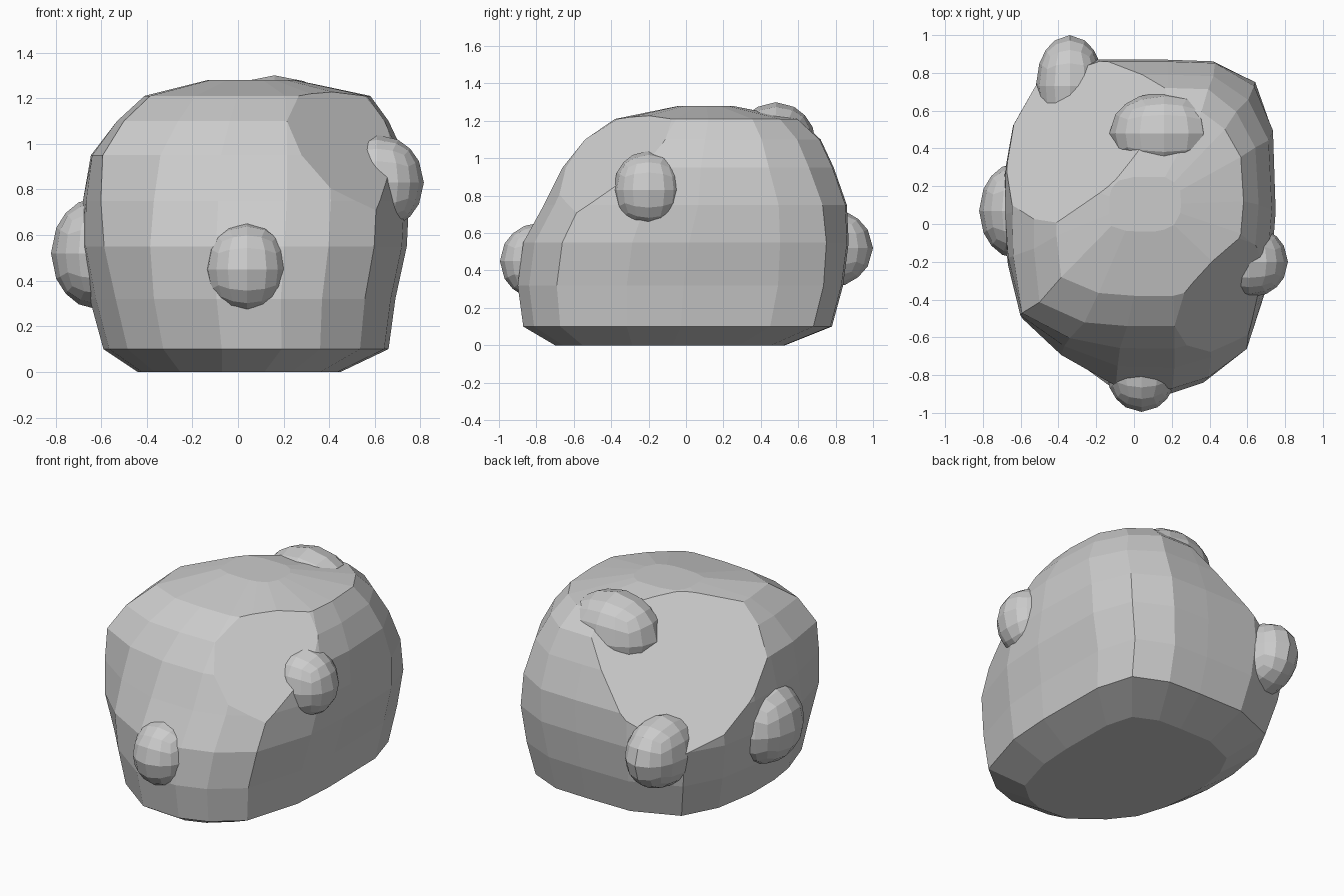
import bpy, bmesh
from mathutils import Vector

if "Cube" in bpy.data.objects:
    bpy.data.objects.remove(bpy.data.objects["Cube"])


def make_object(name, bm):
    bmesh.ops.recalc_face_normals(bm, faces=bm.faces)
    mesh = bpy.data.meshes.new(name)
    bm.to_mesh(mesh)
    bm.free()
    ob = bpy.data.objects.new(name, mesh)
    bpy.context.collection.objects.link(ob)
    return ob


# Plan outlines of the boulder low down and near the top, normalised to -1..1
low = [(1, .02), (.99, .6), (.88, .88), (.55, .99), (.2, 1), (-.3, 1),
       (-.75, .86), (-.93, .6), (-1, .28), (-1, .0), (-.96, -.22),
       (-.83, -.52), (-.58, -.75), (-.17, -.98), (.25, -1), (.52, -.93),
       (.8, -.76), (.97, -.33)]
high = low[:]
high[1:3] = [(.97, .5), (.80, .80)]
high[10:14] = [(-1, -.35), (-.95, -.8), (-.55, -.97), (-.17, -1)]

# Stacked layers: height, x range, y range
layers = [(0.00, -.44, .45, -.70, .53),
          (0.10, -.59, .66, -.87, .78),
          (0.32, -.65, .69, -.90, .84),
          (0.55, -.69, .74, -.87, .87),
          (0.75, -.68, .75, -.76, .86),
          (0.95, -.645, .73, -.66, .79),
          (1.10, -.53, .66, -.54, .72),
          (1.21, -.41, .58, -.38, .60),
          (1.28, -.13, .25, -.04, .25)]

# Boulder body
bm = bmesh.new()
rings = []
for z, x0, x1, y0, y1 in layers:
    t = min(1, max(0, (z - .4) / .7))
    ring = []
    for a, b in zip(low, high):
        u, v = Vector(a).lerp(Vector(b), t)
        ring.append(bm.verts.new(((x0 + x1) / 2 + u * (x1 - x0) / 2,
                                  (y0 + y1) / 2 + v * (y1 - y0) / 2, z)))
    rings.append(ring)
n = len(low)
for a, b in zip(rings, rings[1:]):
    for i in range(n):
        j = (i + 1) % n
        bm.faces.new((a[i], a[j], b[j], b[i]))
bm.faces.new(rings[0][::-1])
bm.faces.new(rings[-1])

# Sloping shoulders sliced off the back left and front right
for point, normal in [((-.53, .53, .70), (-.389, .389, .49)),
                      ((.60, -.60, .70), (.332, -.332, .37))]:
    bmesh.ops.bisect_plane(bm, geom=bm.verts[:] + bm.edges[:] + bm.faces[:],
                           plane_co=point, plane_no=Vector(normal).normalized(),
                           clear_outer=True)
    bmesh.ops.holes_fill(bm, edges=[e for e in bm.edges if e.is_boundary], sides=0)
rock = make_object("boulder", bm)

# Knobs on the front, left, right, top and back: centre and radii
knobs = [((.04, -.76, .45), (.19, .235, .21)),
         ((-.60, .07, .52), (.22, .26, .25)),
         ((.61, -.20, .83), (.205, .19, .21)),
         ((.16, .48, 1.06), (.29, .22, .24)),
         ((-.34, .73, .52), (.18, .27, .22))]
helpers = []
for centre, radii in knobs:
    # Rounded cube with four-sided facets
    bm = bmesh.new()
    bmesh.ops.create_cube(bm, size=2)
    bmesh.ops.subdivide_edges(bm, edges=bm.edges[:], cuts=3, use_grid_fill=True)
    for v in bm.verts:
        v.co = Vector(c * r for c, r in zip(v.co.normalized(), radii)) + Vector(centre)
    knob = make_object("knob", bm)
    knob.hide_render = True
    mod = rock.modifiers.new("union", 'BOOLEAN')
    mod.operation, mod.solver, mod.object = 'UNION', 'EXACT', knob
    helpers.append(knob)

# Fuse the knobs into the body and drop the helpers
bpy.context.view_layer.update()
deps = bpy.context.evaluated_depsgraph_get()
fused = bpy.data.meshes.new_from_object(rock.evaluated_get(deps))
rock.modifiers.clear()
rock.data = fused
for knob in helpers:
    bpy.data.objects.remove(knob)
